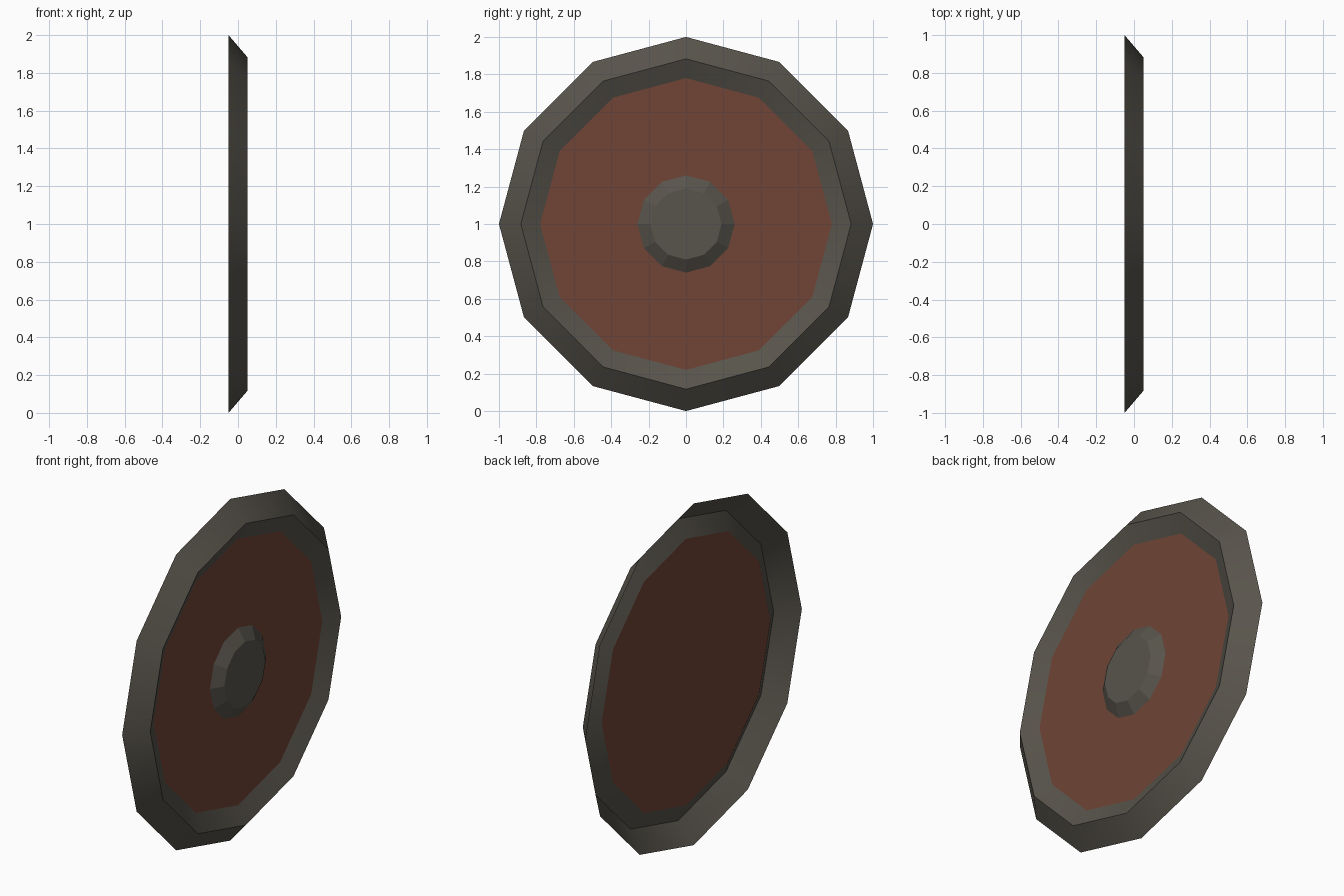
import bpy, bmesh, math

if "Cube" in bpy.data.objects:
    bpy.data.objects.remove(bpy.data.objects["Cube"])

SIDES = 12
CENTRE_Z = 1.0


def material(name, rgb):
    m = bpy.data.materials.new(name)
    m.diffuse_color = (*rgb, 1.0)
    m.use_nodes = True
    m.node_tree.nodes["Principled BSDF"].inputs["Base Color"].default_value = m.diffuse_color
    return m


iron = material("dark iron", (0.098, 0.089, 0.072))
wood = material("red brown wood", (0.162, 0.058, 0.036))


def lathe(name, profile, mat, cap=False, smooth=False):
    """Spin (radius, x) points round the x axis; cap closes the last ring."""
    bm = bmesh.new()
    rings = []
    for r, x in profile:
        ring = []
        for i in range(SIDES):
            a = 2 * math.pi * i / SIDES
            ring.append(bm.verts.new((x, r * math.cos(a), CENTRE_Z + r * math.sin(a))))
        rings.append(ring)
    for outer, inner in zip(rings, rings[1:]):
        for i in range(SIDES):
            j = (i + 1) % SIDES
            bm.faces.new((outer[i], outer[j], inner[j], inner[i]))
    if cap:
        bm.faces.new(rings[-1])
    # every sheet faces the front of the shield (+x)
    bm.normal_update()
    for f in bm.faces:
        if f.normal.x < 0:
            f.normal_flip()
    me = bpy.data.meshes.new(name)
    bm.to_mesh(me)
    bm.free()
    me.materials.append(mat)
    ob = bpy.data.objects.new(name, me)
    bpy.context.collection.objects.link(ob)
    if smooth:
        bpy.ops.object.select_all(action='DESELECT')
        ob.select_set(True)
        bpy.context.view_layer.objects.active = ob
        bpy.ops.object.shade_smooth_by_angle(angle=math.radians(35))
    return ob


# Raised rim: outer slope up to the ridge, then down to the board
lathe("rim", [(1.0, -0.05), (0.883, 0.05), (0.78, 0.0)], iron, smooth=True)

# Flat wooden board
lathe("board", [(0.78, 0.0)], wood, cap=True)

# Central boss: low truncated cone
lathe("boss", [(0.26, 0.0), (0.19, 0.045)], iron, cap=True)
